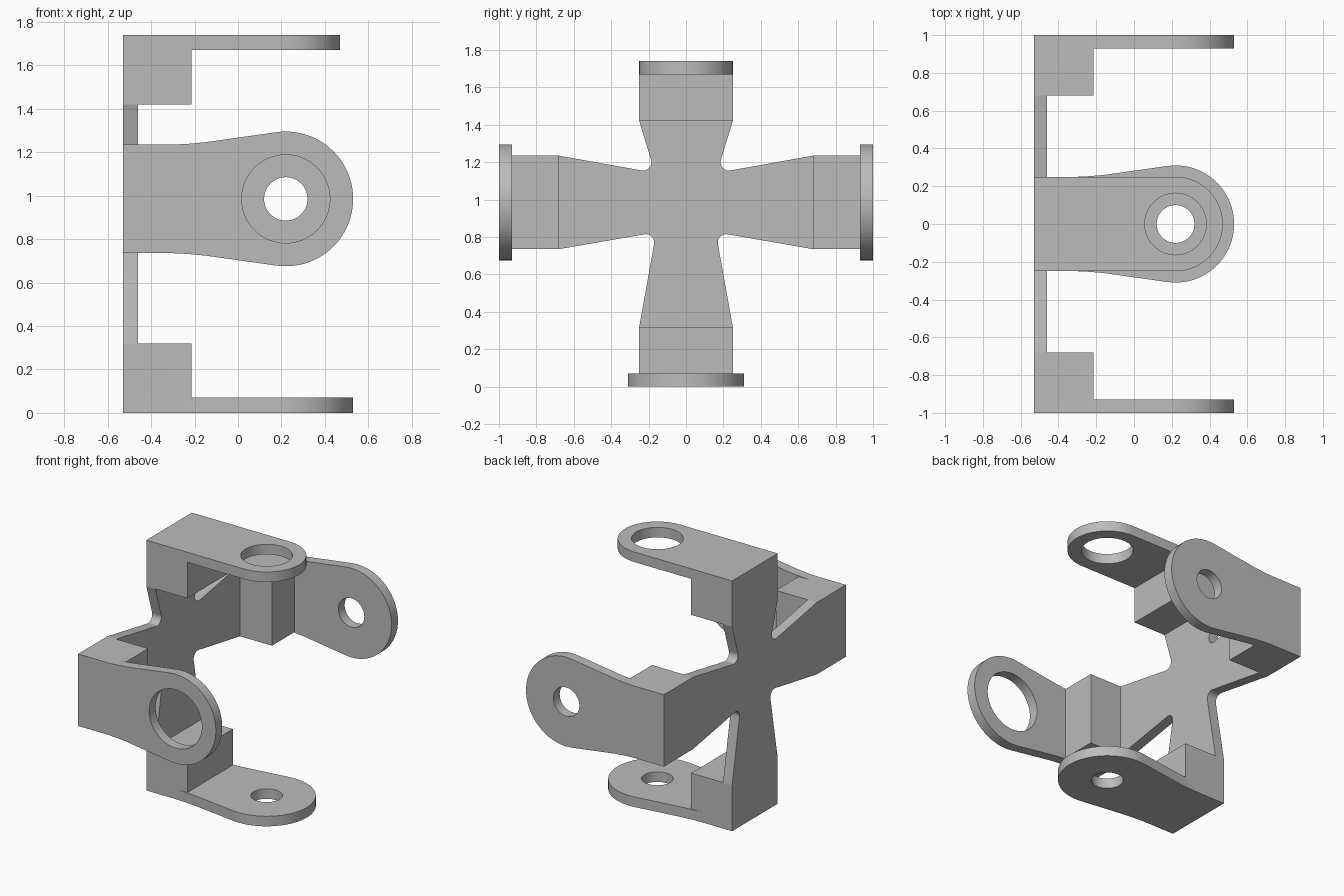
import bpy
import bmesh
from math import cos, sin, radians

old = bpy.data.objects.get("Cube")
if old:
    bpy.data.objects.remove(old, do_unlink=True)

BACK, BLOCK_X, THICK = -0.53, -0.215, 0.07   # outer back face, block front, sheet thickness
MID, TOP = 0.985, 1.74                       # height of the cross centre and of the top
HALF, EYE_X = 0.25, 0.22                     # half width of an arm, hole centre


def arc(cx, cy, r, start, end, steps):
    angles = [radians(start + (end - start) * i / steps) for i in range(steps + 1)]
    return [(cx + r * cos(a), cy + r * sin(a)) for a in angles]


def prism(name, outline, lo, hi, place):
    """Extrude a closed (u, v) outline from lo to hi, placed in space by a rule."""
    bm = bmesh.new()
    rings = [[bm.verts.new(place(u, v, w)) for u, v in outline] for w in (lo, hi)]
    for ring in rings:
        bm.faces.new(ring)
    n = len(outline)
    for i in range(n):
        j = (i + 1) % n
        bm.faces.new((rings[0][i], rings[0][j], rings[1][j], rings[1][i]))
    bmesh.ops.recalc_face_normals(bm, faces=bm.faces)
    mesh = bpy.data.meshes.new(name)
    bm.to_mesh(mesh)
    bm.free()
    obj = bpy.data.objects.new(name, mesh)
    bpy.context.collection.objects.link(obj)
    return obj


def combine(target, part, operation):
    mod = target.modifiers.new(part.name, "BOOLEAN")
    mod.operation = operation
    mod.solver = "EXACT"
    mod.object = part
    bpy.context.view_layer.objects.active = target
    bpy.ops.object.modifier_apply(modifier=mod.name)
    bpy.data.objects.remove(part, do_unlink=True)


# Cross-shaped back plate with tapered arms and rounded inner corners
side = [(HALF, TOP), (HALF, TOP - 0.32)]
side += arc(0.23, 1.2, 0.045, 162, 280, 18)
side += [(0.68, MID + HALF), (1, MID + HALF), (1, MID - HALF), (0.68, MID - HALF)]
side += arc(0.215, 0.77, 0.045, 80, 190, 18)
side += [(HALF, 0.32), (HALF, 0)]
cross = side + [(-y, z) for y, z in reversed(side)]
frame = prism("bracket_frame", cross, BACK, BACK + THICK, lambda y, z, x: (x, y, z))

# Tab outlines: a flared one with a wide round end and a straight one
flare = [(BACK, HALF), (-0.3, HALF), (-0.23, 0.2535), (-0.15, 0.261)]
wide_tab = flare + arc(EYE_X, 0, 0.31, 98, -98, 48) + [(u, -v) for u, v in reversed(flare)]
slim_tab = [(BACK, HALF)] + arc(EYE_X, 0, HALF, 90, -90, 48) + [(BACK, -HALF)]
block = [(BACK, HALF), (BLOCK_X, HALF), (BLOCK_X, -HALF), (BACK, -HALF)]

# Four arms: name, tab outline, hole radius, placement (w = 1 is the outer face)
arms = [
    ("front", wide_tab, 0.203, lambda u, v, w: (u, -w, MID + v)),
    ("back", wide_tab, 0.1, lambda u, v, w: (u, w, MID + v)),
    ("top", slim_tab, 0.163, lambda u, v, w: (u, v, TOP - 1 + w)),
    ("bottom", wide_tab, 0.1, lambda u, v, w: (u, v, 1 - w)),
]
for name, tab, radius, place in arms:
    combine(frame, prism(name + "_block", block, 0.68, 1, place), "UNION")
    combine(frame, prism(name + "_tab", tab, 1 - THICK, 1, place), "UNION")
    hole = arc(EYE_X, 0, radius, 0, 360, 64)[:-1]
    combine(frame, prism(name + "_hole", hole, 0.85, 1.15, place), "DIFFERENCE")

# Plain grey finish
grey = bpy.data.materials.new("plain_grey")
grey.use_nodes = True
colour = (0.5, 0.5, 0.5, 1)
grey.diffuse_color = colour
grey.node_tree.nodes["Principled BSDF"].inputs["Base Color"].default_value = colour
frame.data.materials.clear()
frame.data.materials.append(grey)

# Smooth the round edges, keep the bends crisp
bpy.ops.object.select_all(action="DESELECT")
frame.select_set(True)
bpy.context.view_layer.objects.active = frame
bpy.ops.object.shade_smooth_by_angle(angle=radians(8))
